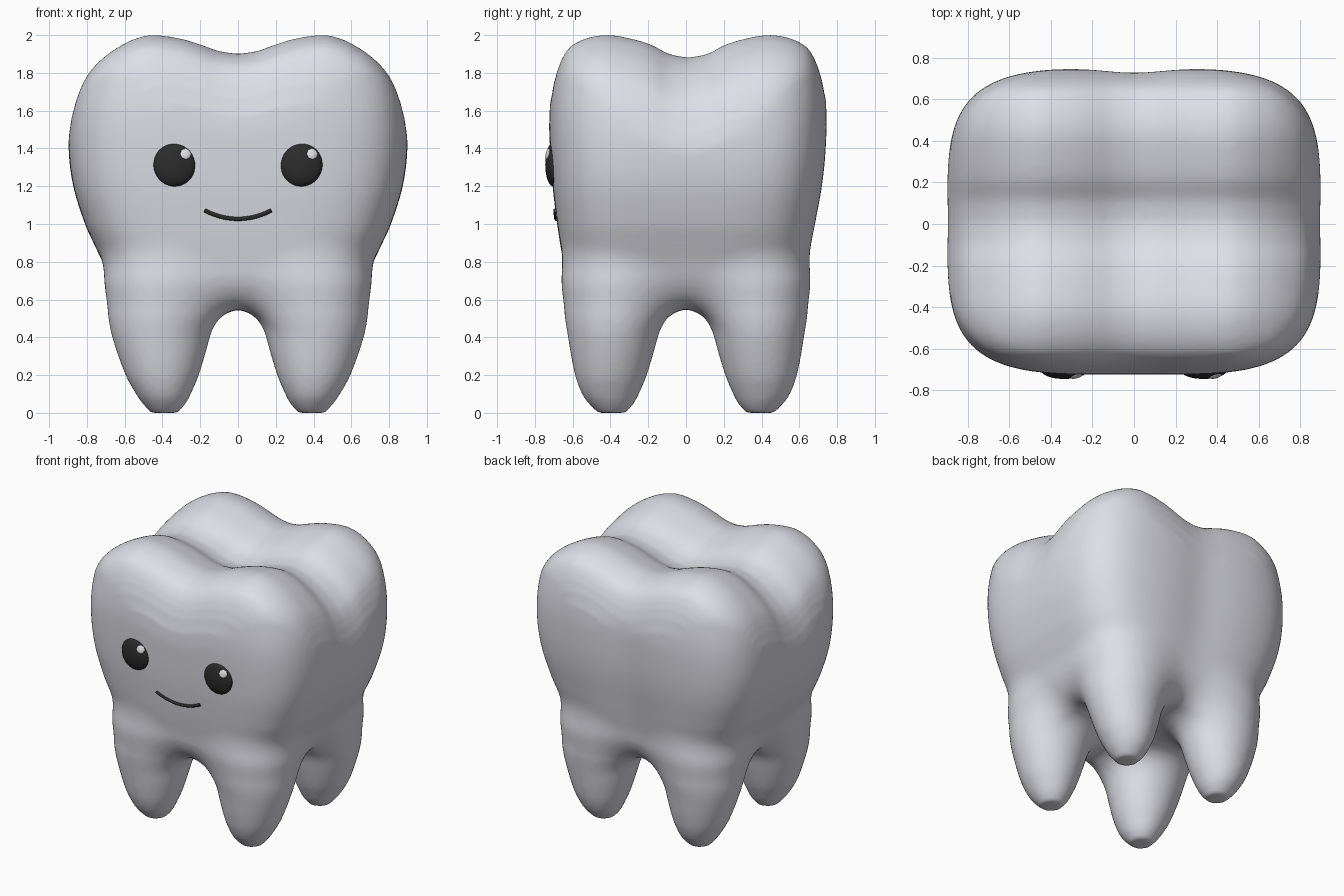
import bpy, bmesh, math
from mathutils import Vector, Matrix
from mathutils.bvhtree import BVHTree

if "Cube" in bpy.data.objects:
    bpy.data.objects.remove(bpy.data.objects["Cube"])


def material(name, rgb):
    m = bpy.data.materials.new(name)
    m.diffuse_color = (*rgb, 1)
    m.use_nodes = True
    m.node_tree.nodes["Principled BSDF"].inputs["Base Color"].default_value = m.diffuse_color
    return m


ENAMEL = material("pale enamel", (0.75, 0.75, 0.82))
DARK = material("dark grey", (0.025, 0.025, 0.025))
WHITE = material("white shine", (0.85, 0.85, 0.88))


def curve(*pts):
    """Smooth interpolating function through (t, value) points."""
    n = len(pts)
    tan = []
    for i in range(n):
        a, b = pts[max(i - 1, 0)], pts[min(i + 1, n - 1)]
        tan.append((b[1] - a[1]) / (b[0] - a[0]))

    def f(t):
        if t <= pts[0][0]:
            return pts[0][1]
        for i in range(n - 1):
            (t0, v0), (t1, v1) = pts[i], pts[i + 1]
            if t <= t1:
                d = t1 - t0
                u = (t - t0) / d
                return (v0 * (1 + 2 * u) * (1 - u) ** 2 + v1 * u * u * (3 - 2 * u)
                        + d * tan[i] * u * (1 - u) ** 2 + d * tan[i + 1] * u * u * (u - 1))
        return pts[-1][1]
    return f


def smax(a, b, k):
    d = k - abs(a - b)
    return max(a, b) + (d * d / (4 * k) if d > 0 else 0)


def smin(a, b, k):
    return -smax(-a, -b, k)


# Crown half width / half depth by height
crown_w = curve((.55, .63), (.7, .68), (.8, .718), (.9, .765), (1, .81), (1.2, .872),
                (1.4, .897), (1.6, .889), (1.8, .85), (2, .8))
crown_d = curve((.55, .6), (.7, .635), (.8, .65), (.9, .668), (1, .685), (1.2, .715),
                (1.4, .732), (1.6, .737), (1.8, .72), (2, .69))
# Root outer and inner limits by height
root_x = curve((0, .46), (.05, .505), (.1, .54), (.2, .595), (.4, .665), (.5, .682),
               (.6, .682), (.7, .67), (.8, .62), (.9, .55), (1, .5))
root_y = curve((0, .465), (.05, .515), (.1, .55), (.2, .587), (.4, .624), (.5, .636),
               (.6, .634), (.7, .622), (.8, .58), (.9, .52), (1, .48))
root_in = curve((0, .32), (.05, .277), (.1, .25), (.2, .208), (.4, .15), (.5, .13),
                (.6, .12), (.8, .15), (1, .25))
# Drop of the chewing surface across x and y
drop_x = curve((0, .1), (.1, .085), (.2, .05), (.3, .02), (.45, 0), (.53, .015), (.6, .045),
               (.7, .11), (.8, .21), (.85, .3), (.9, .45), (.96, .7))
drop_y = curve((0, .12), (.1, .1), (.2, .05), (.3, .02), (.42, 0), (.52, .012), (.6, .045),
               (.65, .09), (.7, .19), (.74, .34), (.8, .7))

# Sample the tooth volume on a grid
H, NI, NJ, NK = 0.02, 48, 41, 105
NX, NY = 2 * NI + 1, 2 * NJ + 1
field = [1.0] * (NX * NY * NK)
layers = []
for k in range(NK):
    z = -0.03 + H * k
    t = min(max((z - .8) / .6, 0), 1)
    a, ox, oy = root_in(z), root_x(z), root_y(z)
    layers.append((z, crown_w(z), crown_d(z), .012 * t * t * (3 - 2 * t),
                   (a + ox) / 2, (ox - a) / 2, (a + oy) / 2, (oy - a) / 2))
for i in range(NI + 1):
    x = i * H
    gx = drop_x(x)
    groove = .03 * math.exp(-(x / .2) ** 2)
    for j in range(NY):
        y = (j - NJ) * H
        top = 2.0 - gx - drop_y(abs(y - .012))
        dent = 1 - groove if y > 0 else 1
        p, q = ((NI + i) * NY + j) * NK, ((NI - i) * NY + j) * NK
        for k, (z, w, d, off, cx, rx, cy, ry) in enumerate(layers):
            s = ((x / w) ** 4 + ((y - off) / (d * dent)) ** 4) ** .25
            f = (s - 1) * .75
            f = smax(f, .55 - z, .2)
            if z > 1.2:
                f = smax(f, z - top, .06)
            elif z < 1.1:
                e = math.hypot((x - cx) / rx, (abs(y) - cy) / ry)
                f = smin(f, max((e - 1) * min(rx, ry), z - .95), .16)
            f = max(f, -z)
            field[p + k] = field[q + k] = f

# Turn the volume into a quad skin
SI, SJ = NY * NK, NK
cells, faces = {}, []
for idx in range(len(field) - SI):
    f0 = field[idx]
    for axis, (s, u, v) in enumerate(((SI, SJ, 1), (SJ, 1, SI), (1, SI, SJ))):
        f1 = field[idx + s]
        if (f0 < 0) != (f1 < 0):
            pos = Vector(((idx // SI - NI) * H, (idx // NK % NY - NJ) * H, idx % NK * H - .03))
            pos[axis] += H * f0 / (f0 - f1)
            quad = [idx, idx - u, idx - u - v, idx - v]
            for c in quad:
                acc = cells.setdefault(c, [Vector(), 0])
                acc[0] += pos
                acc[1] += 1
            faces.append(quad if f0 < 0 else quad[::-1])
number = {c: n for n, c in enumerate(cells)}
verts = [acc[0] / acc[1] for acc in cells.values()]
faces = [[number[c] for c in quad] for quad in faces]

# Tooth body
mesh = bpy.data.meshes.new("tooth_body")
mesh.from_pydata(verts, [], faces)
bm = bmesh.new()
bm.from_mesh(mesh)
bmesh.ops.recalc_face_normals(bm, faces=bm.faces)
bm.to_mesh(mesh)
bm.free()
mesh.polygons.foreach_set("use_smooth", [True] * len(mesh.polygons))
mesh.materials.append(ENAMEL)
body = bpy.data.objects.new("tooth_body", mesh)
bpy.context.collection.objects.link(body)
mod = body.modifiers.new("soften", 'SMOOTH')
mod.iterations = 2

tree = BVHTree.FromPolygons(verts, faces)


def front_y(x, z):
    return tree.ray_cast(Vector((x, -2, z)), Vector((0, 1, 0)))[0].y


def ball(name, matrix, mat, seg, rings):
    me = bpy.data.meshes.new(name)
    b = bmesh.new()
    bmesh.ops.create_uvsphere(b, u_segments=seg, v_segments=rings, radius=1, matrix=matrix)
    b.to_mesh(me)
    b.free()
    me.polygons.foreach_set("use_smooth", [True] * len(me.polygons))
    me.materials.append(mat)
    ob = bpy.data.objects.new(name, me)
    bpy.context.collection.objects.link(ob)


# Eyes with a shine on the upper right of each
RX, RY, RZ = .112, .042, .116
for side, ex in (("left", -.335), ("right", .335)):
    c = Vector((ex, front_y(ex, 1.315) + .008, 1.315))
    ball(side + "_eye", Matrix.Translation(c) @ Matrix.Diagonal((RX, RY, RZ, 1)), DARK, 32, 20)
    dx, dz = .058, .056
    dy = -RY * math.sqrt(1 - (dx / RX) ** 2 - (dz / RZ) ** 2)
    n = Vector((dx / RX ** 2, dy / RY ** 2, dz / RZ ** 2))
    ball(side + "_eye_shine", Matrix.Translation(c + Vector((dx, dy, dz)))
         @ n.to_track_quat('Z', 'Y').to_matrix().to_4x4()
         @ Matrix.Diagonal((.031, .031, .007, 1)), WHITE, 8, 6)

# Smiling mouth, a thin tube following the front
cu = bpy.data.curves.new("mouth", 'CURVE')
cu.dimensions = '3D'
cu.bevel_depth = .011
cu.bevel_resolution = 3
cu.use_fill_caps = True
sp = cu.splines.new('POLY')
sp.points.add(24)
for n, pt in enumerate(sp.points):
    x = -.177 + .354 * n / 24
    z = 1.027 + .045 * (x / .177) ** 2
    pt.co = (x, front_y(x, z) - .001, z, 1)
cu.materials.append(DARK)
bpy.context.collection.objects.link(bpy.data.objects.new("mouth", cu))
